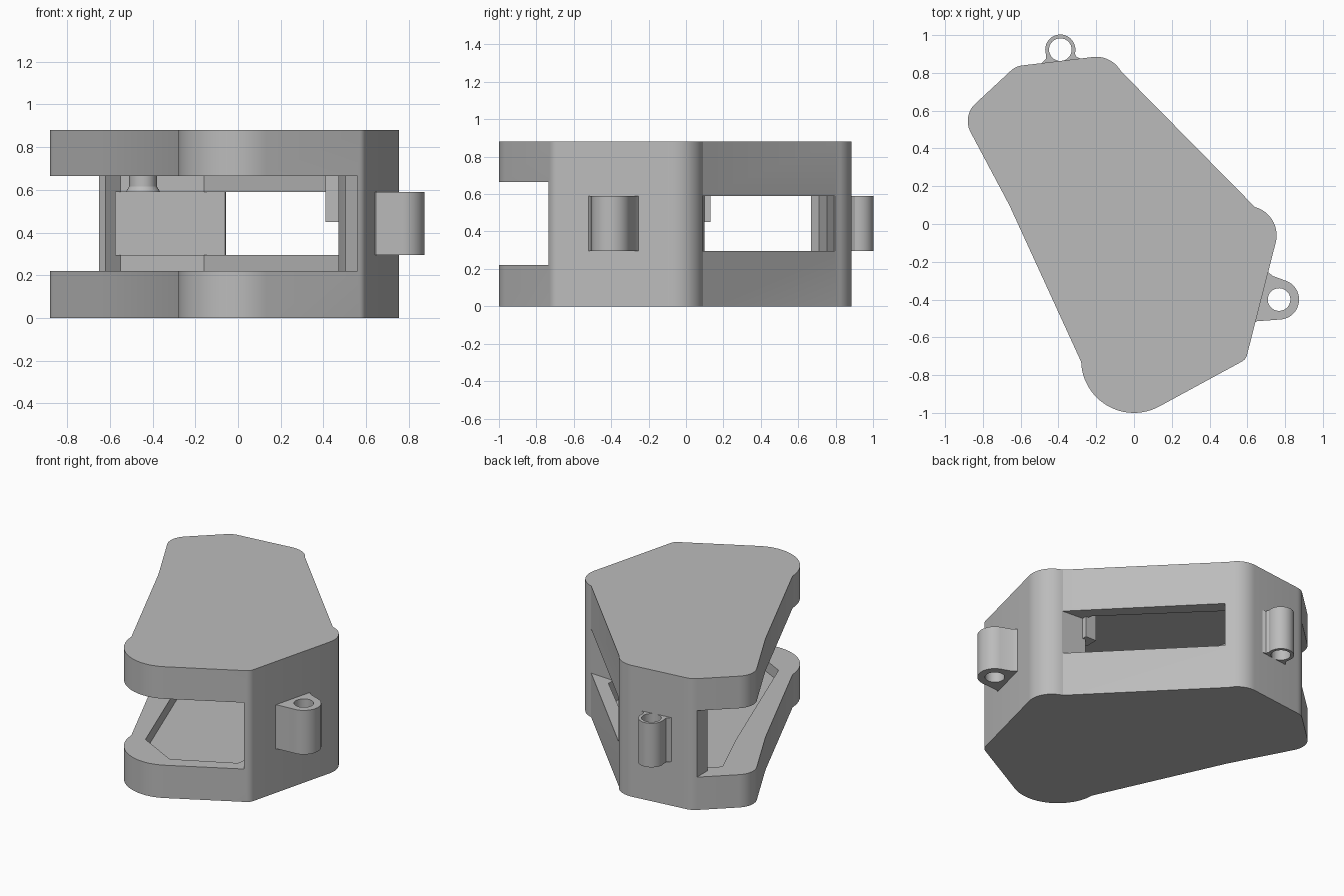
import bpy, bmesh
from math import radians, sin, cos

if "Cube" in bpy.data.objects:
    bpy.data.objects.remove(bpy.data.objects["Cube"], do_unlink=True)

grey = bpy.data.materials.new("plain grey")
grey.use_nodes = True
COLOUR = (0.5, 0.5, 0.5, 1)
grey.diffuse_color = COLOUR
grey.node_tree.nodes["Principled BSDF"].inputs["Base Color"].default_value = COLOUR


def arc(cx, cy, r, a0, a1, n=10):
    """Points on an arc, angles in degrees."""
    steps = [radians(a0 + (a1 - a0) * i / n) for i in range(n + 1)]
    return [(cx + r * cos(a), cy + r * sin(a)) for a in steps]


def prism(name, outline, z0, z1):
    """Extrude a flat outline from z0 to z1."""
    bm = bmesh.new()
    low = bm.faces.new([bm.verts.new((x, y, z0)) for x, y in outline])
    top = bmesh.ops.extrude_face_region(bm, geom=[low])["geom"]
    moved = [v for v in top if isinstance(v, bmesh.types.BMVert)]
    bmesh.ops.translate(bm, verts=moved, vec=(0, 0, z1 - z0))
    bmesh.ops.recalc_face_normals(bm, faces=bm.faces[:])
    mesh = bpy.data.meshes.new(name)
    bm.to_mesh(mesh)
    bm.free()
    mesh.materials.append(grey)
    obj = bpy.data.objects.new(name, mesh)
    bpy.context.collection.objects.link(obj)
    return obj


def activate(obj):
    bpy.ops.object.select_all(action="DESELECT")
    obj.select_set(True)
    bpy.context.view_layer.objects.active = obj


def cut(obj, cutter):
    """Subtract the cutter, then discard it."""
    mod = obj.modifiers.new("cut", "BOOLEAN")
    mod.operation = "DIFFERENCE"
    mod.solver = "EXACT"
    mod.object = cutter
    activate(obj)
    bpy.ops.object.modifier_apply(modifier=mod.name)
    bpy.data.objects.remove(cutter, do_unlink=True)


def smooth(obj):
    activate(obj)
    bpy.ops.object.shade_smooth_by_angle(angle=radians(25))


HEIGHT = 0.88
SLOT = (0.295, 0.59)      # height range of the window and lugs

# Rounded housing block
outline = (arc(0, -0.72, 0.28, 182, 298, 24)
           + arc(0.545, -0.68, 0.055, -62, -14, 5)
           + arc(0.6, -0.06, 0.155, -14, 75, 16)
           + arc(-0.2, 0.735, 0.15, 30, 95)
           + arc(-0.58, 0.735, 0.105, 95, 133, 6)
           + arc(-0.755, 0.545, 0.125, 133, 207, 14)
           + [(-0.66, 0.1)])
housing = prism("housing", outline, 0, HEIGHT)

# Open front and left side between the two slabs
opening = [(-0.65, 0.7), (-0.65, 1.1), (-1.2, 1.1), (-1.2, -1.2),
           (0.56, -1.2), (0.56, -0.6), (0.4, -0.4)]
cut(housing, prism("opening_cutter", opening, 0.22, 0.665))

# Inner cavity, sunk into the floor and ceiling
cavity = [(-0.175, -0.73), (0.108, -0.876), (0.48, -0.685), (0.555, -0.2),
          (0.47, 0), (0.47, 0.15), (-0.16, 0.77), (-0.55, 0.735),
          (-0.69, 0.6), (-0.535, 0.235)]
cut(housing, prism("cavity_cutter", cavity, 0.145, 0.735))

# Long window through the slanted back wall
window = [(-0.61, 0.755), (-0.06, 0.79), (0.1, 1), (0.9, 0.3),
          (0.645, 0.088), (0.47, 0.1), (0.2, 0.2), (-0.4, 0.5)]
cut(housing, prism("window_cutter", window, *SLOT))
smooth(housing)

# Small stop inside the window end
prism("inner_stop", [(0.41, 0.04), (0.49, 0.04), (0.49, 0.13), (0.41, 0.13)],
      0.45, 0.75)

# Flared peg hanging from the ceiling
bpy.ops.mesh.primitive_cylinder_add(vertices=32, radius=0.065, depth=0.15,
                                    location=(-0.445, 0.6, 0.685))
peg = bpy.context.object
peg.name = "ceiling_peg"
bpy.ops.mesh.primitive_cone_add(vertices=32, radius1=0.08, radius2=0.065,
                                depth=0.025, location=(-0.445, 0.6, 0.603))
flare = bpy.context.object
flare.name = "peg_flare"
for part in (peg, flare):
    part.data.materials.append(grey)
    smooth(part)


# Mounting lugs with through holes
def lug(name, shape, centre):
    body = prism(name, shape, *SLOT)
    cut(body, prism("hole_cutter", arc(*centre, 0.06, 0, 348.75, 31), 0.2, 0.7))
    smooth(body)


lug("side_lug", arc(0.768, -0.4, 0.106, -90, 68, 24)
    + [(0.735, -0.275), (0.71, -0.255), (0.66, -0.3), (0.61, -0.5),
       (0.63, -0.53), (0.65, -0.515)], (0.768, -0.4))
lug("back_lug", arc(-0.39, 0.923, 0.08, -15, 195, 24)
    + [(-0.465, 0.875), (-0.49, 0.85), (-0.48, 0.81), (-0.28, 0.81),
       (-0.275, 0.872), (-0.305, 0.885)], (-0.39, 0.923))
